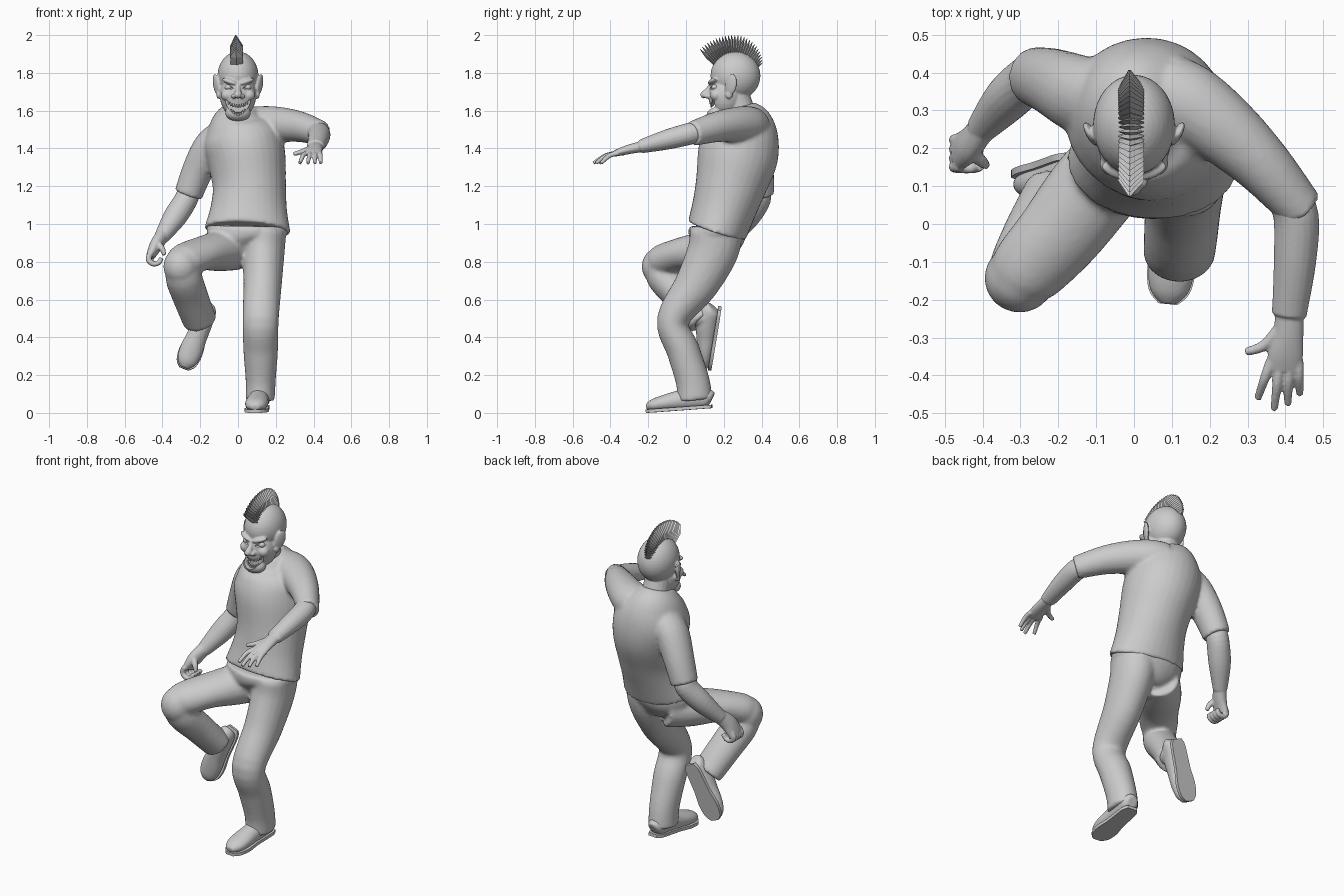
import bpy, bmesh, math
from mathutils import Vector, Matrix


def spline(path, sub):
    """Catmull-Rom through rows of (x, y, z, r1, r2)."""
    if sub < 2:
        return [list(p) for p in path]
    P = [path[0]] + list(path) + [path[-1]]
    out = []
    for i in range(1, len(P) - 2):
        a, b, c, d = P[i - 1:i + 3]
        for k in range(sub):
            t = k / sub
            out.append([0.5 * (2 * q + (r - p) * t + (2 * p - 5 * q + 4 * r - s) * t * t
                        + (3 * q - p - 3 * r + s) * t ** 3) for p, q, r, s in zip(a, b, c, d)])
    return out + [list(path[-1])]


def tube(bm, path, n=20, sub=5, ref=(1, 0, 0)):
    """Closed elliptical tube along a path; r1 lies along ref."""
    rows = spline(path, sub)
    pts = [Vector(r[:3]) for r in rows]
    rings = []
    for i, r in enumerate(rows):
        t = (pts[min(i + 1, len(pts) - 1)] - pts[max(i - 1, 0)]).normalized()
        u = Vector(ref)
        u = (u - t * u.dot(t)).normalized()
        v = t.cross(u)
        rings.append([bm.verts.new(pts[i] + u * r[3] * math.cos(a) + v * r[4] * math.sin(a))
                      for a in (2 * math.pi * k / n for k in range(n))])
    for a, b in zip(rings, rings[1:]):
        for k in range(n):
            bm.faces.new((a[k], a[(k + 1) % n], b[(k + 1) % n], b[k]))
    bm.faces.new(rings[0][::-1])
    bm.faces.new(rings[-1])


def ball(bm, c, r, rot=(0, 0, 0), seg=24):
    m = Matrix.Translation(c)
    for a, ax in zip(rot, "XYZ"):
        m = m @ Matrix.Rotation(math.radians(a), 4, ax)
    bmesh.ops.create_uvsphere(bm, u_segments=seg, v_segments=seg // 2, radius=1,
                              matrix=m @ Matrix.Diagonal((*r, 1)))


def prism(bm, outline, lo, hi, axis):
    """Extrude a 2D outline along y or z."""
    put = (lambda p, h: (p[0], h, p[1])) if axis == "y" else (lambda p, h: (p[0], p[1], h))
    a = [bm.verts.new(put(p, lo)) for p in outline]
    b = [bm.verts.new(put(p, hi)) for p in outline]
    bm.faces.new(a)
    bm.faces.new(b[::-1])
    for k in range(len(a)):
        j = (k + 1) % len(a)
        bm.faces.new((a[k], b[k], b[j], a[j]))


def finish(name, bm, voxel=0, smooth=3, flat=False):
    bmesh.ops.recalc_face_normals(bm, faces=bm.faces)
    me = bpy.data.meshes.new(name)
    bm.to_mesh(me)
    bm.free()
    ob = bpy.data.objects.new(name, me)
    bpy.context.collection.objects.link(ob)
    if voxel:
        m = ob.modifiers.new("merge", "REMESH")
        m.mode, m.voxel_size, m.use_smooth_shade = "VOXEL", voxel, True
        s = ob.modifiers.new("soften", "SMOOTH")
        s.factor, s.iterations = 0.5, smooth
    elif not flat:
        bpy.context.view_layer.objects.active = ob
        ob.select_set(True)
        bpy.ops.object.shade_smooth_by_angle(angle=math.radians(45))
        ob.select_set(False)
    return ob


# shirt: leaning torso with one low and one raised sleeve
bm = bmesh.new()
tube(bm, [(.05, .163, .965, .229, .16), (.057, .2, 1.08, .203, .17), (.06, .235, 1.2, .194, .187),
          (.045, .272, 1.35, .207, .212), (.02, .287, 1.46, .207, .203), (.002, .284, 1.55, .152, .168),
          (0, .268, 1.615, .085, .1)], n=32)
tube(bm, [(-.08, .32, 1.45, .1, .115), (-.15, .345, 1.4, .092, .105), (-.215, .375, 1.28, .083, .09),
          (-.263, .39, 1.155, .075, .078)])
tube(bm, [(.08, .345, 1.52, .11, .1), (.15, .315, 1.525, .105, .1), (.24, .248, 1.525, .094, .092),
          (.34, .155, 1.512, .078, .08), (.445, .035, 1.478, .06, .066)])
finish("shirt", bm, .011, 3)

# trousers: pelvis, standing leg, raised bent leg
bm = bmesh.new()
tube(bm, [(.05, .165, .99, .215, .152), (.05, .165, .93, .211, .15), (.06, .16, .88, .16, .12),
          (.07, .15, .84, .1, .09)], n=28)
tube(bm, [(.14, .16, .95, .115, .14), (.135, .14, .85, .112, .135), (.13, .055, .68, .102, .115),
          (.12, -.07, .49, .096, .085), (.12, -.015, .33, .092, .088), (.12, .035, .17, .08, .09),
          (.117, .047, .068, .078, .094)])
tube(bm, [(-.01, .2, .875, .11, .12), (-.1, .1, .857, .12, .108), (-.2, -.03, .84, .113, .087),
          (-.285, -.125, .805, .1, .087), (-.312, -.165, .79, .075, .07)])
ball(bm, (-.302, -.143, .775), (.094, .092, .1))
tube(bm, [(-.3, -.155, .8, .08, .07), (-.287, -.12, .715, .097, .087), (-.25, -.025, .61, .095, .084),
          (-.2, .085, .48, .09, .077)])
finish("trousers", bm, .011, 6)


# shoes: sole, upper and ankle placed by heel and toe points
def shoe(name, heel, toe, up):
    y = (Vector(heel) - Vector(toe)).normalized()
    z = Vector(up)
    z = (z - y * z.dot(y)).normalized()
    m = Matrix((y.cross(z), y, z)).transposed().to_4x4()
    m.translation = heel
    up_path = [(0, .004, .045, .03, .035), (0, -.02, .055, .048, .052), (0, -.1, .06, .054, .06),
               (0, -.17, .054, .056, .053), (0, -.25, .045, .062, .043), (0, -.31, .037, .052, .033),
               (0, -.345, .03, .024, .016)]
    bm = bmesh.new()
    tube(bm, up_path)
    tube(bm, [(0, -.065, .05, .05, .055), (0, -.062, .14, .048, .052)], sub=1)
    side = [(.03, .003), (.046, -.03), (.05, -.1), (.053, -.17), (.064, -.25), (.054, -.315), (.025, -.348)]
    rows = spline([(*p, 0) for p in side], 4)
    outline = [r[:2] for r in rows] + [(-r[0], r[1]) for r in rows[::-1]]
    finish(name + "_upper", bm, .007, 3).matrix_world = m
    bm = bmesh.new()
    prism(bm, outline, 0, .018, "z")
    finish(name + "_sole", bm).matrix_world = m


shoe("standing_shoe", (.125, .135, .025), (.09, -.207, 0), (0, 0, 1))
shoe("raised_shoe", (-.155, .187, .55), (-.28, .137, .25), (0, -1, .1))

# reaching arm with spread fingers
bm = bmesh.new()
tube(bm, [(.4, .085, 1.495, .055, .055), (.428, .02, 1.478, .06, .058), (.425, -.1, 1.447, .056, .053),
          (.41, -.24, 1.41, .046, .036)])
tube(bm, [(.411, -.22, 1.413, .038, .03), (.408, -.29, 1.398, .04, .026), (.4, -.345, 1.383, .047, .021),
          (.396, -.385, 1.37, .045, .015)])
for i, (tx, ty) in enumerate([(.327, -.46), (.37, -.49), (.406, -.477), (.438, -.45)]):
    bx = .362 + i * .024
    tube(bm, [(bx, -.36, 1.375, .014, .014), ((bx + tx) / 2, (-.36 + ty) / 2, 1.362, .013, .013),
              (tx, ty, 1.322, .01, .01)], n=10)
tube(bm, [(.39, -.27, 1.4, .02, .018), (.345, -.32, 1.385, .015, .015), (.295, -.338, 1.37, .011, .011)],
     n=10, ref=(0, 0, 1))
finish("reaching_arm", bm, .005, 2)

# lowered arm with curled hand
bm = bmesh.new()
tube(bm, [(-.255, .385, 1.19, .06, .06), (-.275, .385, 1.13, .062, .064), (-.335, .33, 1.035, .062, .06),
          (-.405, .25, .93, .04, .04)])
tube(bm, [(-.4, .255, .94, .036, .04), (-.435, .21, .885, .034, .05), (-.463, .19, .83, .024, .052)])
for i in range(4):
    y = .152 + i * .024
    tube(bm, [(-.46, y, .85, .015, .016), (-.474, y - .002, .815, .015, .016), (-.452, y - .004, .79, .015, .015),
              (-.42, y - .004, .795, .014, .014), (-.405, y, .82, .012, .012)], n=10, ref=(0, 1, 0))
tube(bm, [(-.43, .19, .9, .02, .02), (-.402, .165, .87, .016, .016), (-.39, .155, .835, .011, .011)],
     n=10, ref=(0, 1, 0))
finish("lowered_arm", bm, .005, 3)

# head: skull, face, jaw, nose, brows, ears and neck
bm = bmesh.new()
ball(bm, (0, .262, 1.785), (.108, .132, .128), seg=40)
ball(bm, (0, .212, 1.68), (.096, .094, .117), seg=32)
ball(bm, (0, .158, 1.588), (.068, .052, .045))
tube(bm, [(0, .29, 1.6, .075, .075), (0, .27, 1.64, .075, .08), (0, .25, 1.7, .075, .08)])
tube(bm, [(0, .14, 1.745, .012, .012), (0, .119, 1.71, .015, .016), (0, .096, 1.686, .02, .019),
          (0, .08, 1.674, .012, .012)], n=12)
for s in (-1, 1):
    ball(bm, (s * .022, .112, 1.677), (.014, .018, .013))
    ball(bm, (s * .055, .16, 1.682), (.036, .033, .032))
    ball(bm, (s * .045, .14, 1.754), (.045, .02, .014), (0, -s * 18, s * 20))
    ball(bm, (s * .114, .238, 1.738), (.012, .034, .058), (-10, s * 10, -s * 25))
    ball(bm, (s * .103, .228, 1.685), (.012, .02, .022))
head = finish("head", bm, .005, 3)

# grin opening and eye sockets cut from the face
upper = [(x / 100, 1.632 + 6 * (x / 100) ** 2) for x in range(-7, 8, 2)]
lower = [(x / 100, 1.577 + 14 * (x / 100) ** 2) for x in range(6, -7, -1)]
bm = bmesh.new()
prism(bm, upper + lower, .02, .165, "y")
for s in (-1, 1):
    ball(bm, (s * .05, .118, 1.724), (.028, .026, .011), (0, -s * 14, 0))
cutter = finish("face_cutter", bm, flat=True)
cutter.hide_render = True
cutter.hide_set(True)
cut = head.modifiers.new("openings", "BOOLEAN")
cut.operation, cut.solver, cut.object = "DIFFERENCE", "EXACT", cutter

# eyes and two rows of teeth
bm = bmesh.new()
for s in (-1, 1):
    ball(bm, (s * .05, .155, 1.724), (.021, .02, .016))
finish("eyes", bm)
bm = bmesh.new()
for i in range(-4, 5):
    x = i * .012
    tube(bm, [(x, .136 + 7 * x * x, 1.636 + 6 * x * x, .006, .006),
              (x, .134 + 7 * x * x, 1.616 + 7 * x * x, .004, .003)], n=8, sub=1)
    if abs(i) < 4:
        tube(bm, [(x, .136 + 7 * x * x, 1.575 + 13 * x * x, .006, .006),
                  (x, .135 + 7 * x * x, 1.592 + 13 * x * x, .004, .003)], n=8, sub=1)
finish("teeth", bm)

# mohawk: fan of pointed, folded plates
bm = bmesh.new()
N = 27
for i in range(N):
    f = i / (N - 1)
    a = math.radians(136 - 104 * f)
    tip = .245 - .06 * max(0, (f - .5) / .5) ** 1.6
    path = []
    for r, w, d, x in ((.125, .032, .01, -.006), (tip - .055, .034, .012, -.008), (tip, .003, .001, -.012)):
        path.append((x, .25 + r * math.cos(a), 1.755 + r * math.sin(a), w, d))
    tube(bm, path, n=4, sub=1)
finish("mohawk", bm, flat=True)
